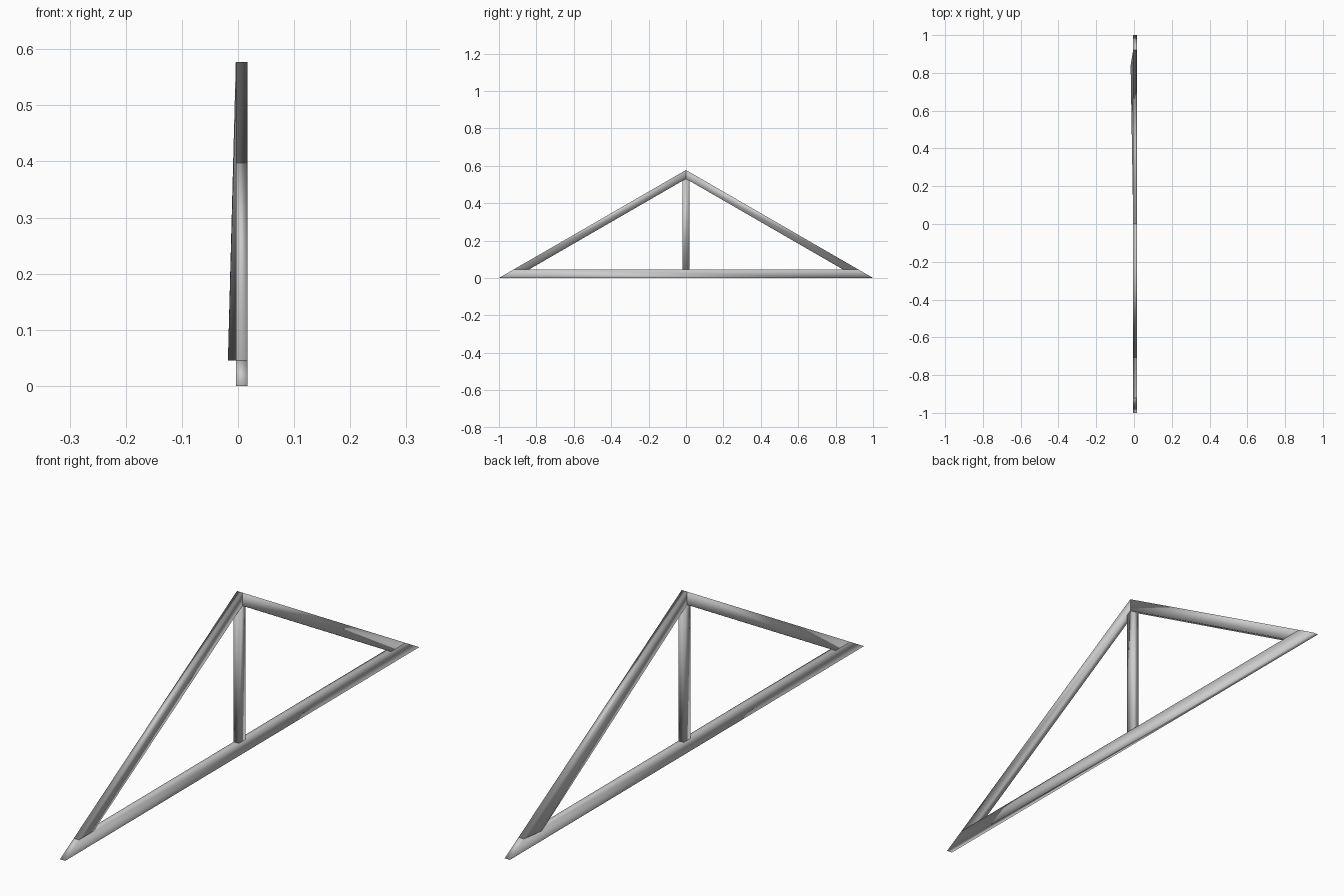
import bpy, bmesh

if "Cube" in bpy.data.objects:
    bpy.data.objects.remove(bpy.data.objects["Cube"])

X0, X1 = -0.004, 0.017      # truss thickness
H, T = 0.577, 0.045         # apex height, chord depth
FOOT_OUT, FOOT_IN, APEX_IN = 0.922, 0.84, 0.53


def slab(name, profile, shift=None):
    """Extrude a (y, z) profile through the thickness; shift = {index: x} moves back corners."""
    shift = shift or {}
    bm = bmesh.new()
    back = [bm.verts.new((shift.get(i, X0), y, z)) for i, (y, z) in enumerate(profile)]
    front = [bm.verts.new((X1, y, z)) for y, z in profile]
    bm.faces.new(back)
    bm.faces.new(front[::-1])
    n = len(profile)
    for i in range(n):
        j = (i + 1) % n
        bm.faces.new((back[j], back[i], front[i], front[j]))
    bmesh.ops.recalc_face_normals(bm, faces=bm.faces[:])
    me = bpy.data.meshes.new(name)
    bm.to_mesh(me)
    bm.free()
    for p in me.polygons:
        p.use_smooth = True
    ob = bpy.data.objects.new(name, me)
    bpy.context.collection.objects.link(ob)
    return ob


# Bottom chord with sloped ends
slab("bottom_chord", [(-1, 0), (1, 0), (FOOT_OUT, T), (-FOOT_OUT, T)])

# Two rafters; the one at the back has its inner foot corner pulled outward
for side, name, shift in ((-1, "rafter_front", None), (1, "rafter_back", {2: -0.018})):
    slab(name, [(0, H), (side * FOOT_OUT, T), (side * FOOT_IN, T), (0, APEX_IN)], shift)

# King post with a top cut to fit under the rafters
slab("king_post", [(-0.019, T), (0.019, T), (0.019, 0.519), (0, APEX_IN), (-0.019, 0.519)])
